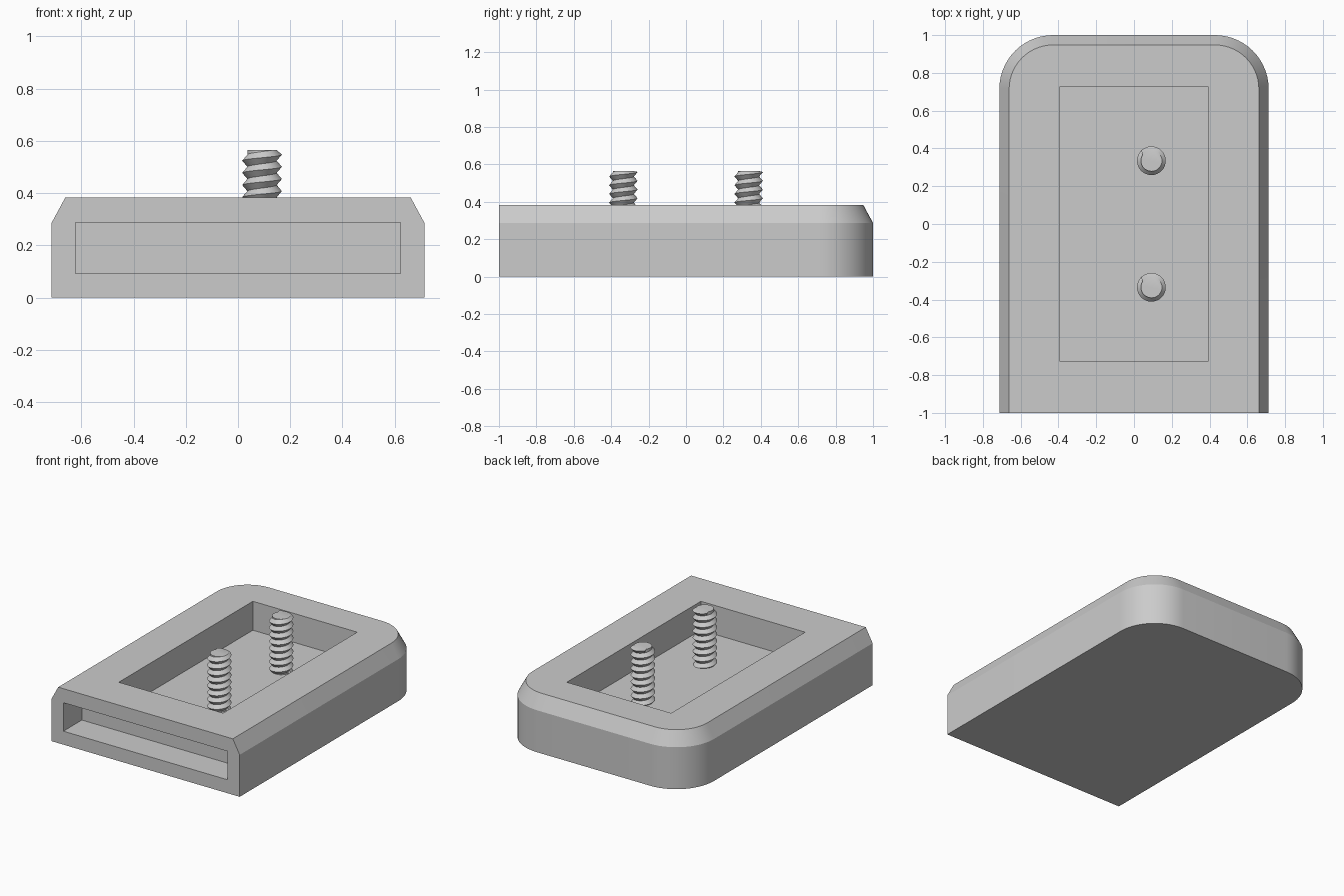
import bpy, bmesh
from math import cos, sin, pi, radians, floor

if "Cube" in bpy.data.objects:
    bpy.data.objects.remove(bpy.data.objects["Cube"])

grey = bpy.data.materials.new("plain_grey")
grey.use_nodes = True
colour = (0.6, 0.6, 0.6, 1)
grey.diffuse_color = colour
grey.node_tree.nodes["Principled BSDF"].inputs["Base Color"].default_value = colour

HALF_W, TOP, SHOULDER, BEVEL, CORNER = 0.713, 0.383, 0.287, 0.052, 0.285
POCKET_FLOOR = 0.185


def make_object(name, bm):
    bmesh.ops.recalc_face_normals(bm, faces=bm.faces[:])
    mesh = bpy.data.meshes.new(name)
    bm.to_mesh(mesh)
    bm.free()
    mesh.materials.append(grey)
    obj = bpy.data.objects.new(name, mesh)
    bpy.context.collection.objects.link(obj)
    return obj


def activate(obj):
    bpy.ops.object.select_all(action='DESELECT')
    obj.select_set(True)
    bpy.context.view_layer.objects.active = obj


def outline(inset, steps=14):
    """Square front end, two rounded back corners."""
    w, r = HALF_W - inset, CORNER - inset
    pts = [(-w, -1), (w, -1)]
    for start, side in ((0, 1), (pi / 2, -1)):
        for i in range(steps + 1):
            a = start + pi / 2 * i / steps
            pts.append((side * (HALF_W - CORNER) + r * cos(a), 1 - CORNER + r * sin(a)))
    return pts


def cut_box(target, lo, hi):
    bm = bmesh.new()
    bmesh.ops.create_cube(bm, size=1)
    for v in bm.verts:
        v.co = [hi[k] if v.co[k] > 0 else lo[k] for k in range(3)]
    cutter = make_object("cutter", bm)
    cutter.hide_render = True
    activate(target)
    mod = target.modifiers.new("cut", 'BOOLEAN')
    mod.operation, mod.solver, mod.object = 'DIFFERENCE', 'EXACT', cutter
    bpy.ops.object.modifier_apply(modifier=mod.name)
    bpy.data.objects.remove(cutter)


# Base block with bevelled shoulder
bm = bmesh.new()
rings = [[bm.verts.new((x, y, z)) for x, y in outline(inset)]
         for z, inset in ((0, 0), (SHOULDER, 0), (TOP, BEVEL))]
n = len(rings[0])
for low, high in zip(rings, rings[1:]):
    for i in range(n):
        j = (i + 1) % n
        bm.faces.new((low[i], low[j], high[j], high[i]))
bm.faces.new(rings[0][::-1])
bm.faces.new(rings[-1])
base = make_object("base_block", bm)

# Top pocket and front slot
cut_box(base, (-0.395, -0.725, POCKET_FLOOR), (0.395, 0.725, 0.6))
cut_box(base, (-0.622, -1.2, 0.092), (0.622, -0.8, 0.287))
activate(base)
bpy.ops.object.shade_smooth_by_angle(angle=radians(20))


def threaded_stud(name, x, y):
    """V-shaped right-hand thread, trimmed flat at both ends."""
    low, high, pitch, root, crest, cols = POCKET_FLOOR - 0.01, 0.565, 0.0465, 0.056, 0.076, 32
    rows = 2 * (floor((high - low) / pitch) + 3)
    bm = bmesh.new()
    grid = []
    for i in range(cols + 1):
        a = 2 * pi * i / cols
        column = []
        for j in range(rows):
            z = low + pitch * (j / 2 - 1.5 + i / cols)
            r = crest if j % 2 and low < z < high else root
            z = min(max(z, low), high)
            column.append(bm.verts.new((x + r * cos(a), y + r * sin(a), z)))
        grid.append(column)
    for a, b in zip(grid, grid[1:]):
        for j in range(rows - 1):
            bm.faces.new((a[j], b[j], b[j + 1], a[j + 1]))
    for z in (low, high):
        bm.faces.new([bm.verts.new((x + root * cos(2 * pi * i / cols),
                                    y + root * sin(2 * pi * i / cols), z)) for i in range(cols)])
    bmesh.ops.remove_doubles(bm, verts=bm.verts[:], dist=0.0005)
    bmesh.ops.dissolve_degenerate(bm, edges=bm.edges[:], dist=0.0005)
    stud = make_object(name, bm)
    activate(stud)
    bpy.ops.object.shade_smooth_by_angle(angle=radians(30))


threaded_stud("front_stud", 0.092, -0.335)
threaded_stud("back_stud", 0.092, 0.335)
